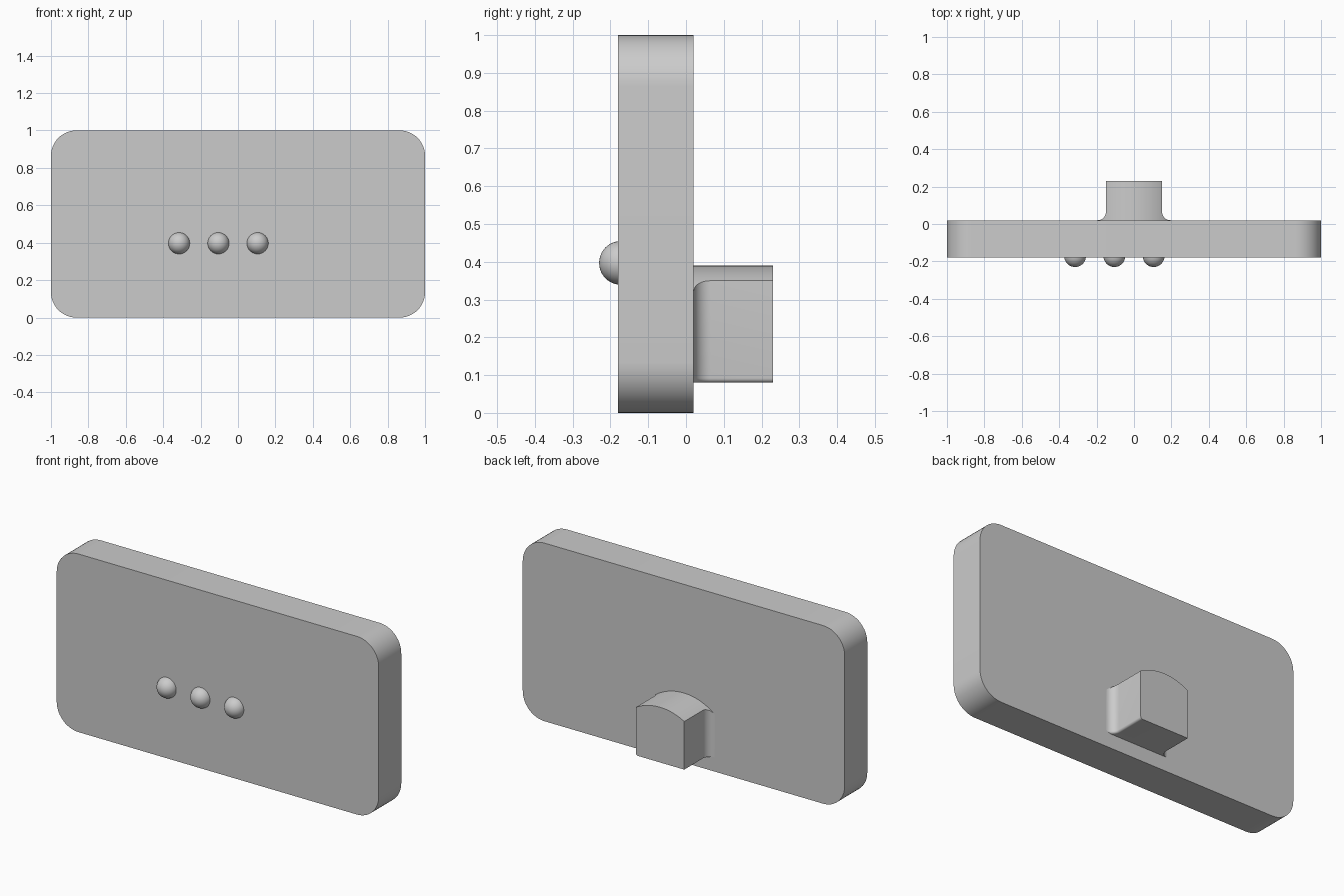
import bpy, bmesh, math
from mathutils import Matrix

cube = bpy.data.objects.get("Cube")
if cube:
    bpy.data.objects.remove(cube, do_unlink=True)

# One plain grey for the whole model
grey = bpy.data.materials.new("light grey")
grey.use_nodes = True
colour = (0.6, 0.6, 0.6, 1)
grey.diffuse_color = colour
grey.node_tree.nodes["Principled BSDF"].inputs["Base Color"].default_value = colour

FRONT, BACK, REAR = -0.18, 0.02, 0.23


def make_object(name, bm):
    bmesh.ops.recalc_face_normals(bm, faces=bm.faces)
    mesh = bpy.data.meshes.new(name)
    bm.to_mesh(mesh)
    bm.free()
    mesh.materials.append(grey)
    obj = bpy.data.objects.new(name, mesh)
    bpy.context.collection.objects.link(obj)
    return obj


def smooth(obj):
    bpy.ops.object.select_all(action='DESELECT')
    obj.select_set(True)
    bpy.context.view_layer.objects.active = obj
    bpy.ops.object.shade_smooth_by_angle(angle=math.radians(30))


def extrude_outline(points, offset):
    bm = bmesh.new()
    face = bm.faces.new([bm.verts.new(p) for p in points])
    result = bmesh.ops.extrude_face_region(bm, geom=[face])
    verts = [v for v in result["geom"] if isinstance(v, bmesh.types.BMVert)]
    bmesh.ops.translate(bm, verts=verts, vec=offset)
    return bm


def arc(cx, cy, radius, start, end, steps=12):
    angles = [math.radians(start + (end - start) * i / steps) for i in range(steps + 1)]
    return [(cx + radius * math.cos(a), cy + radius * math.sin(a)) for a in angles]


# Plate with rounded corners
radius = 0.135
outline = []
for sx, sz, start in ((1, 1, 0), (-1, 1, 90), (-1, -1, 180), (1, -1, 270)):
    outline += arc(sx * (1 - radius), 0.5 + sz * (0.5 - radius), radius, start, start + 90)
plate = make_object("plate", extrude_outline([(x, FRONT, z) for x, z in outline],
                                             (0, BACK - FRONT, 0)))
smooth(plate)

# Rear mount: straight block with flared sides where it meets the plate
half, flare, base = 0.15, 0.045, 0.08
right_side = arc(half + flare, BACK + flare, flare, 270, 180) + [(half, REAR)]
left_side = [(-x, y) for x, y in reversed(right_side)]
bm = extrude_outline([(x, y, base) for x, y in right_side + left_side], (0, 0, 0.5))

# Small rounding along one lower side edge
edges = [e for e in bm.edges
         if all(abs(v.co.z - base) < 1e-4 and v.co.x > half - 0.001 for v in e.verts)]
bmesh.ops.bevel(bm, geom=edges, offset=0.012, segments=5, profile=0.5, affect='EDGES')
mount = make_object("rear_mount", bm)

# Arched top, shaped by a wide cylinder
arch = 0.301
bm = bmesh.new()
bmesh.ops.create_cone(bm, cap_ends=True, segments=128, radius1=arch, radius2=arch, depth=1,
                      matrix=Matrix.Translation((0, 0, 0.39 - arch)) @ Matrix.Rotation(math.pi / 2, 4, 'X'))
cutter = make_object("arch_cutter", bm)
cutter.hide_render = True
cut = mount.modifiers.new("arched top", 'BOOLEAN')
cut.operation, cut.solver, cut.object = 'INTERSECT', 'EXACT', cutter
bpy.ops.object.select_all(action='DESELECT')
mount.select_set(True)
bpy.context.view_layer.objects.active = mount
bpy.ops.object.modifier_apply(modifier=cut.name)
bpy.data.objects.remove(cutter, do_unlink=True)
smooth(mount)

# Row of three domed buttons on the front
for i, name in enumerate(("right", "middle", "left")):
    bm = bmesh.new()
    place = Matrix.Translation((-0.315 + 0.21 * i, -0.172, 0.397)) @ Matrix.Rotation(math.pi / 2, 4, 'X')
    bmesh.ops.create_uvsphere(bm, u_segments=32, v_segments=20, radius=0.058, matrix=place)
    bmesh.ops.bisect_plane(bm, geom=bm.verts[:] + bm.edges[:] + bm.faces[:],
                           plane_co=(0, FRONT + 0.001, 0), plane_no=(0, 1, 0), clear_outer=True)
    smooth(make_object(name + "_button", bm))
